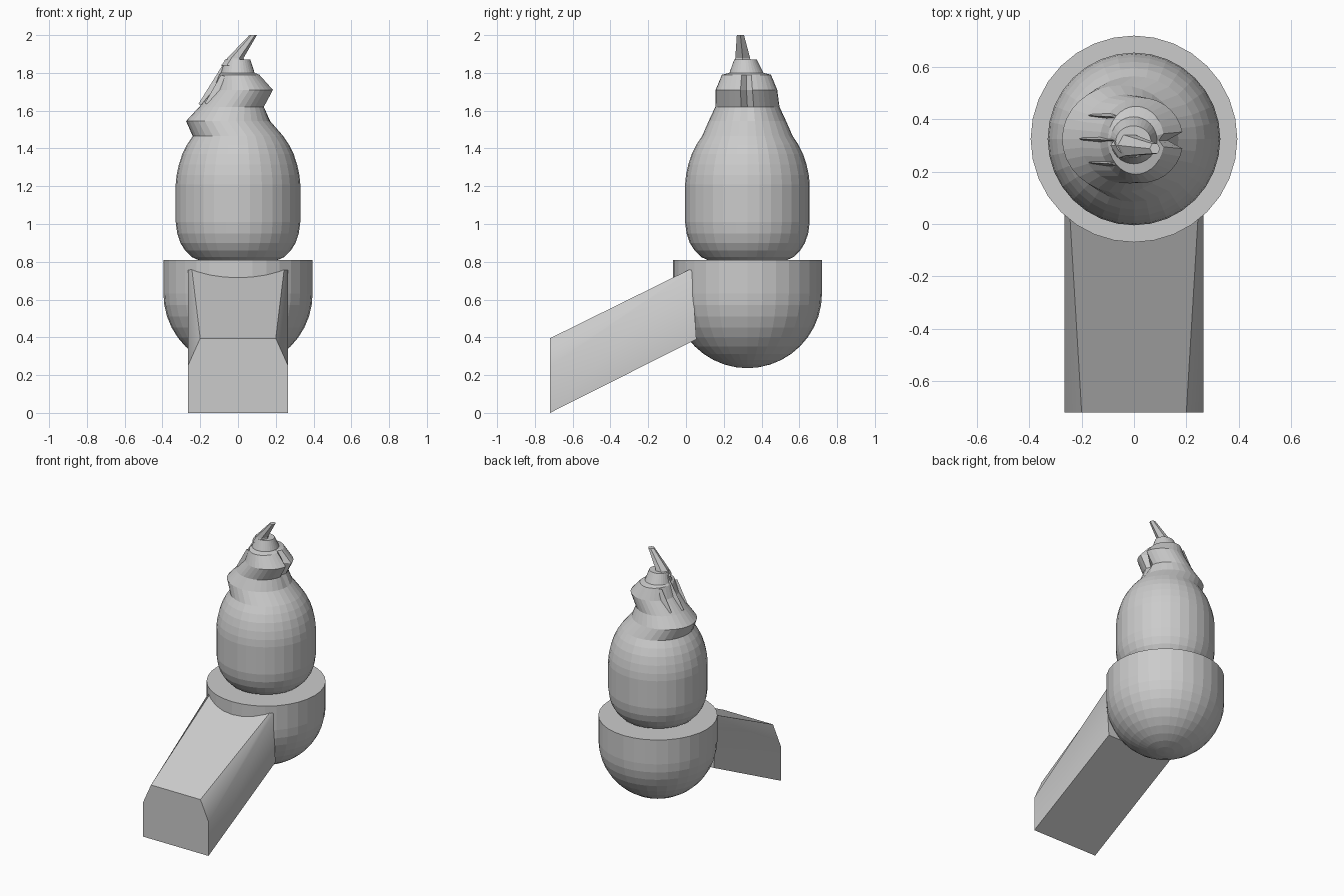
import bpy, bmesh
from math import cos, sin, pi, sqrt
from mathutils import Vector

if "Cube" in bpy.data.objects:
    bpy.data.objects.remove(bpy.data.objects["Cube"])

CY = 0.325
SEG = 32


def finish(name, bm, smooth=False):
    bmesh.ops.recalc_face_normals(bm, faces=bm.faces)
    me = bpy.data.meshes.new(name)
    bm.to_mesh(me)
    bm.free()
    ob = bpy.data.objects.new(name, me)
    bpy.context.collection.objects.link(ob)
    if smooth:
        for o in bpy.context.selected_objects:
            o.select_set(False)
        bpy.context.view_layer.objects.active = ob
        ob.select_set(True)
        bpy.ops.object.shade_smooth_by_angle(angle=0.6)
    return ob


def loft(name, rings, smooth=False):
    bm = bmesh.new()
    loops = [[bm.verts.new(p) for p in r] for r in rings]
    for a, b in zip(loops, loops[1:]):
        n = len(a)
        for i in range(n):
            bm.faces.new((a[i], a[(i + 1) % n], b[(i + 1) % n], b[i]))
    bm.faces.new(loops[0])
    bm.faces.new(loops[-1])
    return finish(name, bm, smooth)


def oval(x0, x1, ry, z, cy=CY, notch=0.0, n=SEG):
    cx, rx = (x0 + x1) / 2, (x1 - x0) / 2
    pts = [Vector((cx + rx * cos(2 * pi * i / n), cy + ry * sin(2 * pi * i / n), z))
           for i in range(n)]
    pts[0].x -= notch
    return pts


def circle(r, z):
    return oval(-r, r, r, z)


# Bowl: hemisphere with a straight rim
bowl = [circle(0.395 * sin(a), 0.632 - 0.395 * cos(a))
        for a in [0.02] + [pi / 2 * k / 10 for k in range(1, 11)]]
bowl.append(circle(0.395, 0.81))
loft("bowl", bowl)

# Rounded body
profile = [(0.20, 0.805), (0.245, 0.825), (0.28, 0.86), (0.305, 0.90), (0.322, 0.95),
           (0.33, 1.01), (0.33, 1.21), (0.325, 1.26), (0.313, 1.315), (0.295, 1.37),
           (0.27, 1.42), (0.24, 1.465)]
loft("body", [circle(r, z) for r, z in profile])

# Swirled crown: leans left, then right, with a notch on the right side
loft("crown", [
    oval(-0.24, 0.24, 0.24, 1.465),
    oval(-0.275, 0.17, 0.205, 1.545),
    oval(-0.205, 0.14, 0.17, 1.62, notch=0.015),
    oval(-0.13, 0.188, 0.163, 1.71, cy=0.32, notch=0.06),
    oval(-0.10, 0.115, 0.13, 1.79, cy=0.32, notch=0.02),
    oval(-0.09, 0.088, 0.09, 1.80, cy=0.32),
    oval(-0.07, 0.065, 0.06, 1.87, cy=0.315),
])

# Bent spike at the tip
loft("tip_spike", [
    oval(-0.09, 0.035, 0.055, 1.84, cy=0.30, n=6),
    oval(-0.055, 0.03, 0.045, 1.88, cy=0.30, n=6),
    oval(0.06, 0.10, 0.022, 2.0, cy=0.288, n=6),
])


# Thin ridges running up the left of the crown
def ridge(name, base, top, w):
    b, t = Vector(base), Vector(top)
    side = Vector((0, w, 0))
    inner = Vector((0.07, 0, -0.03))
    loft(name, [[b, b + inner + side, b + inner - side],
                [t, t + inner * 0.6 + side * 0.5, t + inner * 0.6 - side * 0.5]])


ridge("ridge_middle", (-0.21, 0.325, 1.635), (-0.07, 0.32, 1.86), 0.025)
for s, side in ((-1, "front"), (1, "back")):
    ridge("ridge_" + side, (-0.175, CY + s * 0.09, 1.64),
          (-0.09, 0.32 + s * 0.09, 1.79), 0.025)


# Sloping spout: chamfered at the front, square where it meets the bowl
def spout_section(y, yt, z0, z1, chamfer, drop):
    half = [(0.265, y, z0), (0.265, yt, z1 - drop), (0.265 - chamfer, yt, z1)]
    return half + [(-x, b, z) for x, b, z in reversed(half)]


loft("spout", [spout_section(-0.72, -0.72, 0.0, 0.395, 0.065, 0.145),
               spout_section(0.055, 0.03, 0.39, 0.765, 0.02, 0.01)], smooth=True)
